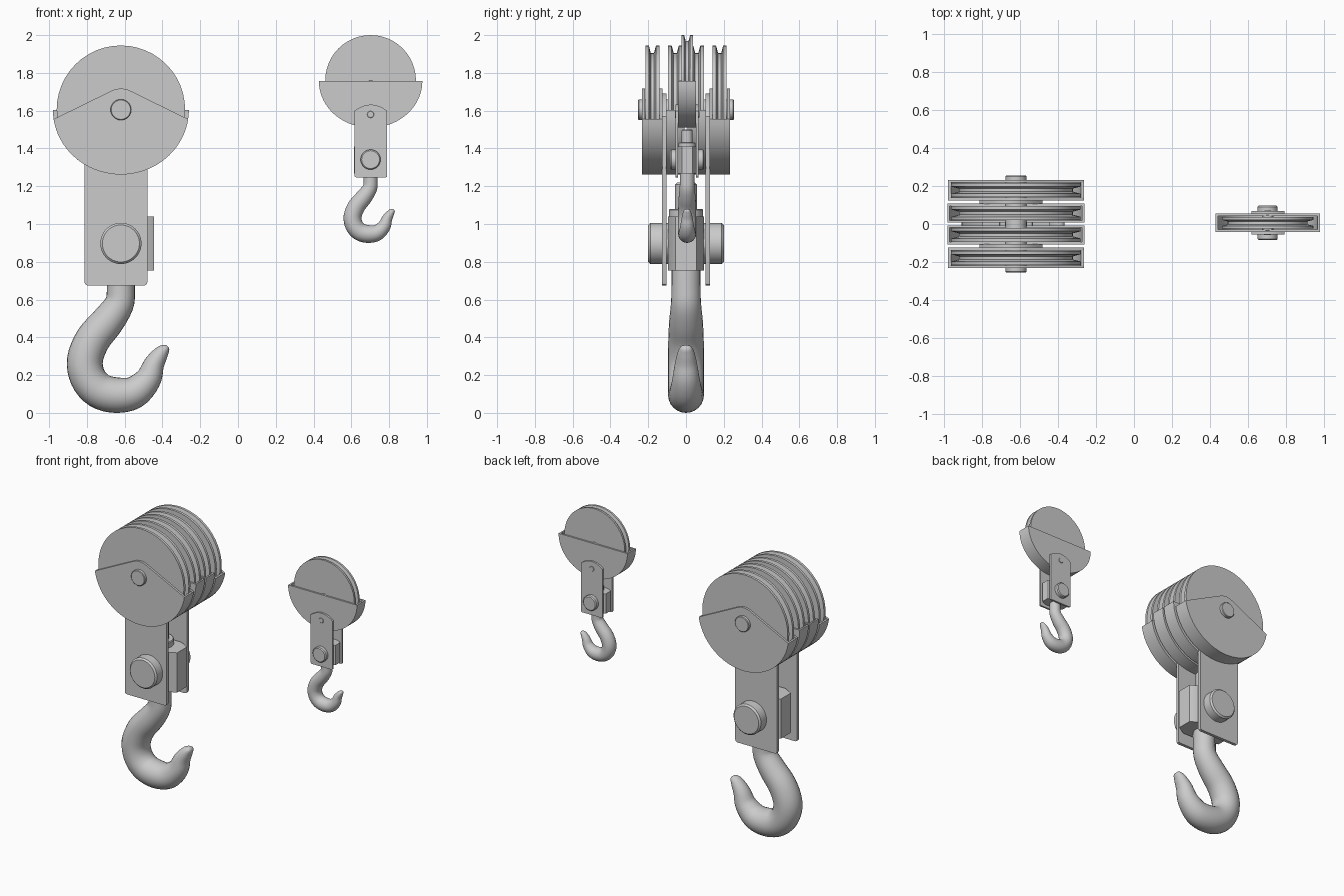
import bpy, bmesh
from math import sin, cos, pi, sqrt, atan2
from mathutils import Vector

if "Cube" in bpy.data.objects:
    bpy.data.objects.remove(bpy.data.objects["Cube"])


def finish(name, bm, angle=35):
    bmesh.ops.remove_doubles(bm, verts=bm.verts, dist=1e-5)
    bmesh.ops.recalc_face_normals(bm, faces=bm.faces)
    me = bpy.data.meshes.new(name)
    bm.to_mesh(me)
    bm.free()
    ob = bpy.data.objects.new(name, me)
    bpy.context.collection.objects.link(ob)
    bpy.ops.object.select_all(action='DESELECT')
    ob.select_set(True)
    bpy.context.view_layer.objects.active = ob
    bpy.ops.object.shade_smooth_by_angle(angle=angle * pi / 180)
    return ob


def skin(bm, rings, caps=True):
    rings = [[bm.verts.new(p) for p in r] for r in rings]
    n = len(rings[0])
    for a, b in zip(rings, rings[1:]):
        for i in range(n):
            j = (i + 1) % n
            bm.faces.new((a[i], a[j], b[j], b[i]))
    if caps:
        bm.faces.new(rings[0])
        bm.faces.new(rings[-1][::-1])


def prism(name, pts, lo, hi, axis='y'):
    """Extrude an outline: xz along y, or xy along z."""
    bm = bmesh.new()
    put = (lambda p, t: (p[0], t, p[1])) if axis == 'y' else (lambda p, t: (p[0], p[1], t))
    skin(bm, [[put(p, t) for p in pts] for t in (lo, hi)])
    return finish(name, bm)


def lathe(name, prof, c, axis='y', n=48):
    """Revolve (radius, offset) pairs around an axis through c."""
    bm = bmesh.new()
    rings = []
    for r, t in prof:
        ring = []
        for i in range(n):
            u, v = r * cos(2 * pi * i / n), r * sin(2 * pi * i / n)
            ring.append(Vector(c) + Vector((u, t, v) if axis == 'y' else (u, v, t)))
        rings.append(ring)
    skin(bm, rings)
    return finish(name, bm)


def pin(name, c, r, half, ch, axis='y'):
    lathe(name, [(r - ch, -half), (r, -half + ch), (r, half - ch), (r - ch, half)], c, axis)


def sheave(name, c, r, w, flange, depth):
    g = r - depth
    lathe(name, [(r, -w), (r, -w + flange), (g, -w + flange * 1.6),
                 (g, w - flange * 1.6), (r, w - flange), (r, w)], c)


def lower_arc(cx, cz, rx, rz, top, n=36):
    """Lower part of an ellipse, from the left to the right, cut off at top."""
    pts = []
    if top > cz:
        pts.append((cx - rx, top))
        a0 = 0
    else:
        a0 = -atan2((top - cz) / rz, sqrt(1 - ((top - cz) / rz) ** 2))
    for i in range(n + 1):
        a = pi + a0 + (pi - 2 * a0) * i / n
        pts.append((cx + rx * cos(a), cz + rz * sin(a)))
    if top > cz:
        pts.append((cx + rx, top))
    return pts


def guard(name, cx, y, cz, rx, rz, half, top, t, peak=0):
    """Rope guard: a curved bottom wall with a cheek plate on each side."""
    outer = lower_arc(cx, cz, rx, rz, top)
    inner = lower_arc(cx, cz, rx - t, rz - t * 0.3, top)
    prism(name + "_wall", outer + inner[::-1], y - half, y + half)
    crown = []
    if peak:
        crown = [(cx + peak * sin(a * pi / 180), cz + peak * cos(a * pi / 180))
                 for a in range(27, -28, -6)]
    for k, s in enumerate((-1, 1)):
        a, b = sorted((y + s * half, y + s * (half - t)))
        prism(f"{name}_cheek_{k}", outer + crown, a, b)


HOOK = [(0, .80, .074), (0, .655, .074), (-.01, .575, .078), (-.07, .485, .088),
        (-.148, .39, .093), (-.19, .283, .095), (-.175, .188, .095), (-.116, .119, .095),
        (-.026, .094, .094), (.069, .108, .086), (.143, .177, .07), (.175, .257, .055),
        (.212, .315, .04), (.238, .343, .024), (.247, .353, .008)]


def hook(name, cx, cy, z0, s, n=24, sub=4):
    P = [Vector(p) for p in HOOK]
    path = []
    for i in range(len(P) - 1):
        a, b, c, d = P[max(i - 1, 0)], P[i], P[i + 1], P[min(i + 2, len(P) - 1)]
        for k in range(sub):
            t = k / sub
            path.append(0.5 * (2 * b + (c - a) * t + (2 * a - 5 * b + 4 * c - d) * t * t
                               + (3 * b - a - 3 * c + d) * t ** 3))
    path.append(P[-1])
    rings = []
    for i, p in enumerate(path):
        q = path[min(i + 1, len(path) - 1)] - path[max(i - 1, 0)]
        nx, nz = Vector((q.y, -q.x)).normalized()
        ring = []
        for k in range(n):
            a = 2 * pi * k / n
            u, v = p.z * cos(a), (p.z * 0.9 + 0.01) * sin(a)
            ring.append((cx + s * (p.x + nx * u), cy + s * v, z0 + s * (p.y + nz * u)))
        rings.append(ring)
    bm = bmesh.new()
    skin(bm, rings)
    finish(name, bm, 60)


def crosshead(name, cx, cy, z0, s):
    """Chamfered block carrying the hook, with washer and shank nut on top."""
    x, y, c, d = .175 * s, .095 * s, .07 * s, .04 * s
    q = [(x, y - d), (x - c, y), (c - x, y), (-x, y - d)]
    pts = q + [(-a, -b) for a, b in q]
    prism(name + "_block", [(cx + a, cy + b) for a, b in pts], z0, z0 + .285 * s, 'z')
    pin(name + "_washer", (cx, cy, z0 + .3 * s), .09 * s, .025 * s, .005 * s, 'z')
    pin(name + "_shank_end", (cx, cy, z0 + .385 * s), .058 * s, .08 * s, .012 * s, 'z')


def strap(name, x0, x1, z0, z1, rise, ys, r):
    """Pair of side straps with rounded lower corners and an arched top."""
    pts = [(x0, z0 + r), (x0 + r * .3, z0 + r * .3), (x0 + r, z0),
           (x1 - r, z0), (x1 - r * .3, z0 + r * .3), (x1, z0 + r)]
    for i in range(13):
        t = i / 12
        pts.append((x1 + (x0 - x1) * t, z1 - rise * (2 * t - 1) ** 2))
    for k, (a, b) in enumerate((ys, (-ys[1] + 2 * OFF, -ys[0] + 2 * OFF))):
        prism(f"{name}_{k}", pts, a, b)


# large four-sheave block
OFF = 0
X, Z = -.62, 1.605
for i, y in enumerate((-.178, -.057, .057, .178)):
    sheave(f"large_sheave_{i}", (X, y, Z), .34, .037, .018, .04)
    if abs(y) > .1:
        guard(f"large_outer_guard_{i}", X, y, Z, .36, .343, .054, 1.555, .015, .112)
    else:
        guard(f"large_inner_guard_{i}", X, y, Z, .36, .343, .05, 1.603, .012)
pin("large_axle", (X, 0, Z), .055, .254, .004)
strap("large_strap", -.812, -.48, .675, 1.69, .12, (.104, .126), .015)
pin("large_pin", (X, 0, .897), .109, .2, .011)
crosshead("large_crosshead", X, 0, .755, 1)
hook("large_hook", X, 0, 0, 1)

# small single-sheave block
OFF = .006
X, Z = .702, 1.76
sheave("small_sheave", (X, OFF, Z), .24, .03, .014, .03)
guard("small_guard", X, OFF, 1.757, .274, .247, .048, 1.757, .012)
pin("small_axle", (X, OFF, Z - .03), .03, .04, .002)
strap("small_strap", .617, .79, 1.247, 1.632, .033, (OFF + .048, OFF + .061), .008)
pin("small_strap_bolt", (X, OFF, 1.58), .018, .065, .002)
pin("small_pin", (X, OFF, 1.341), .053, .09, .006)
crosshead("small_crosshead", X, OFF, 1.268, .5)
hook("small_hook", X, OFF, .9, .5)
